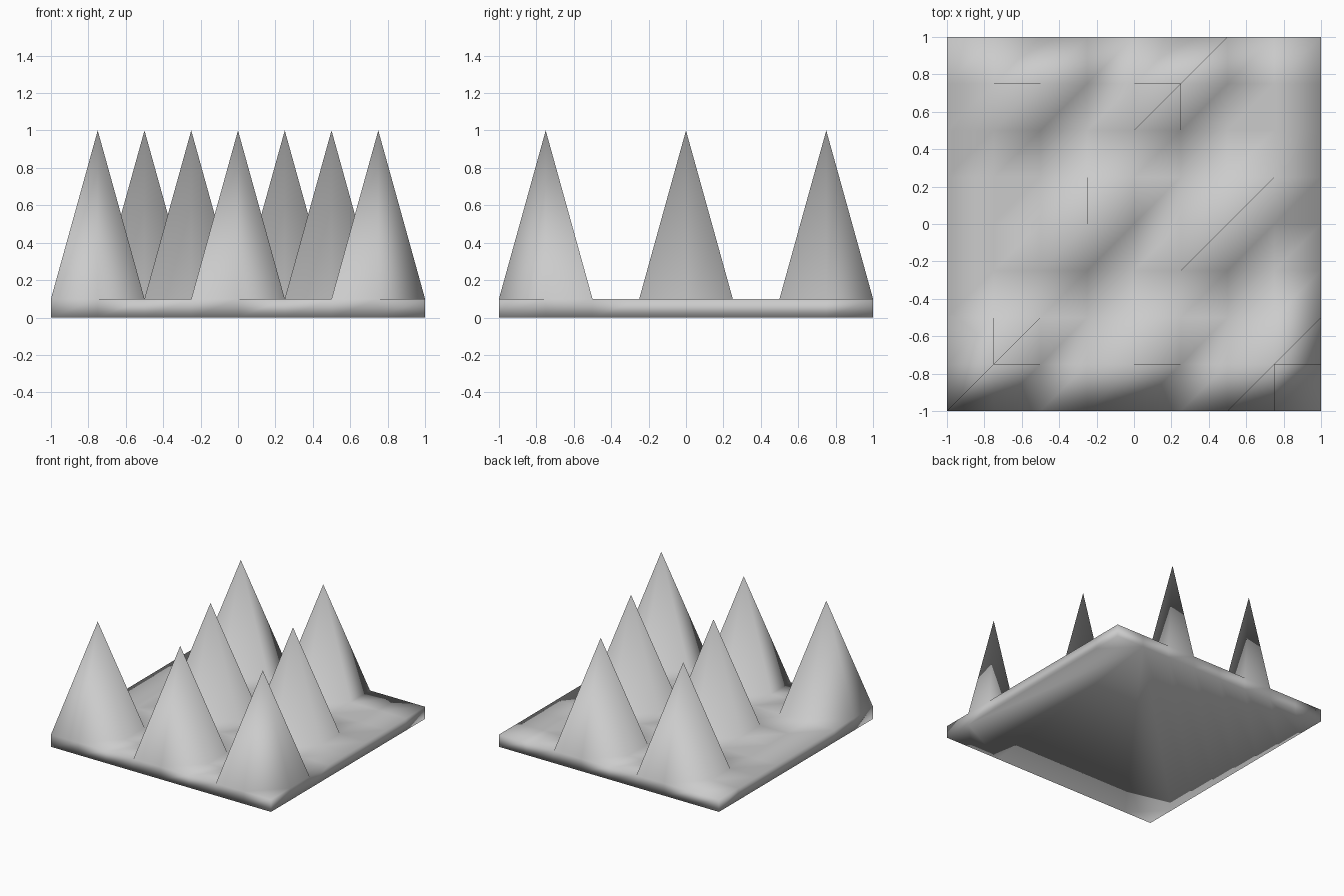
import bpy, bmesh

if "Cube" in bpy.data.objects:
    bpy.data.objects.remove(bpy.data.objects["Cube"])

N, STEP = 8, 0.25          # cells per side, cell size
BASE, PEAK = 0.1, 1.0      # plate thickness, spike height
SPIKES = {(-0.75, -0.75), (0, -0.75), (0.75, -0.75),
          (-0.25, 0), (0.5, 0),
          (-0.5, 0.75), (0.25, 0.75)}

bm = bmesh.new()


def top_vert(i, j):
    x, y = i * STEP - 1, j * STEP - 1
    return bm.verts.new((x, y, PEAK if (x, y) in SPIKES else BASE))


# Top surface: triangulated grid whose raised points form six-sided spikes
grid = [[top_vert(i, j) for j in range(N + 1)] for i in range(N + 1)]
for i in range(N):
    for j in range(N):
        a, b = grid[i][j], grid[i + 1][j]
        c, d = grid[i + 1][j + 1], grid[i][j + 1]
        bm.faces.new((a, b, c))
        bm.faces.new((a, c, d))

# Plate sides and flat underside
rim = ([grid[i][0] for i in range(N)] + [grid[N][j] for j in range(N)]
       + [grid[i][N] for i in range(N, 0, -1)] + [grid[0][j] for j in range(N, 0, -1)])
foot = [bm.verts.new((v.co.x, v.co.y, 0)) for v in rim]
for k in range(len(rim)):
    n = (k + 1) % len(rim)
    bm.faces.new((rim[n], rim[k], foot[k], foot[n]))
bm.faces.new(foot[::-1])
bmesh.ops.recalc_face_normals(bm, faces=bm.faces)

# The whole surface is smooth shaded
for f in bm.faces:
    f.smooth = True

mesh = bpy.data.meshes.new("spiked_plate")
bm.to_mesh(mesh)
bm.free()
bpy.context.collection.objects.link(bpy.data.objects.new("spiked_plate", mesh))
